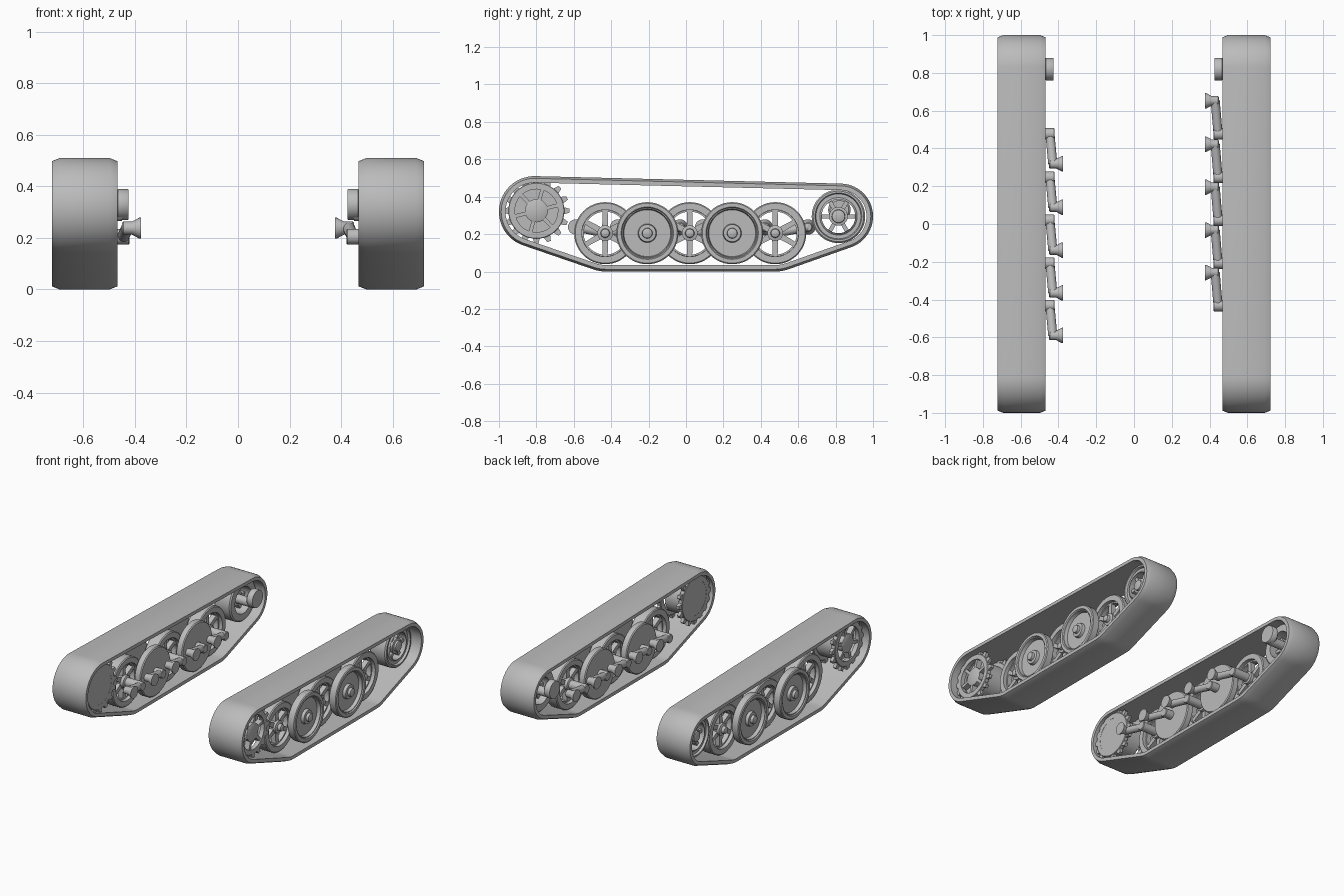
import bpy, bmesh
from math import sin, cos, pi, atan2, acos, hypot
from mathutils import Vector

cube = bpy.data.objects.get("Cube")
if cube:
    bpy.data.objects.remove(cube)

grey = bpy.data.materials.new("plain grey")
grey.use_nodes = True
COLOUR = (0.5, 0.5, 0.5, 1)
grey.diffuse_color = COLOUR
grey.node_tree.nodes["Principled BSDF"].inputs["Base Color"].default_value = COLOUR


def finish(bm, name):
    bmesh.ops.recalc_face_normals(bm, faces=bm.faces)
    mesh = bpy.data.meshes.new(name)
    bm.to_mesh(mesh)
    bm.free()
    mesh.materials.append(grey)
    ob = bpy.data.objects.new(name, mesh)
    bpy.context.collection.objects.link(ob)
    bpy.ops.object.select_all(action='DESELECT')
    ob.select_set(True)
    bpy.context.view_layer.objects.active = ob
    bpy.ops.object.shade_smooth_by_angle(angle=0.6)
    return ob


def bridge(bm, loops, closed):
    """Skin successive vertex loops of equal length."""
    pairs = list(zip(loops, loops[1:])) + ([(loops[-1], loops[0])] if closed else [])
    for a, b in pairs:
        for i in range(len(a)):
            j = (i + 1) % len(a)
            bm.faces.new((a[i], a[j], b[j], b[i]))


def lathe(bm, side, y, z, profile, closed=False, n=48):
    """Turn (radius, x) points about the axle; cap the ends unless closed."""
    loops = [[bm.verts.new((side * x, y + r * cos(2 * pi * i / n), z + r * sin(2 * pi * i / n)))
              for i in range(n)] for r, x in profile]
    bridge(bm, loops, closed)
    if not closed:
        bm.faces.new(loops[0])
        bm.faces.new(loops[-1])


def ring(bm, side, y, z, r0, r1, x0, x1, b=0.006):
    """Chamfered hoop."""
    lathe(bm, side, y, z, [(r0, x0), (r1 - b, x0), (r1, x0 + b), (r1, x1 - b),
                           (r1 - b, x1), (r0, x1)], True)


def spokes(bm, side, y, z, r0, r1, x0, x1, w0, w1, count=6, turn=0.0):
    """Tapered spokes spread around an axle."""
    for k in range(count):
        a = 2 * pi * k / count + turn
        u, v = Vector((0, cos(a), sin(a))), Vector((0, -sin(a), cos(a)))
        c = Vector((0, y, z))
        loops = []
        for r, w in ((r0, w0), (r1, w1)):
            loops.append([bm.verts.new(c + u * r + v * s * w / 2 + Vector((side * x, 0, 0)))
                          for x, s in ((x0, -1), (x1, -1), (x1, 1), (x0, 1))])
        bridge(bm, loops, False)
        bm.faces.new(loops[0])
        bm.faces.new(loops[1])


# Belt path: outline wrapped around circles (y, z, radius), counter-clockwise
CIRCLES = [(-0.43, 0.20, 0.20), (0.48, 0.20, 0.20), (0.825, 0.295, 0.175), (-0.81, 0.32, 0.19)]


def belt_path():
    starts = []
    for i, (y, z, r) in enumerate(CIRCLES):
        y2, z2, r2 = CIRCLES[(i + 1) % 4]
        d = hypot(y2 - y, z2 - z)
        starts.append(atan2(z2 - z, y2 - y) - acos((r - r2) / d))
    pts = []
    for i, (y, z, r) in enumerate(CIRCLES):
        a0 = starts[i - 1]
        span = (starts[i] - a0) % (2 * pi)
        steps = max(3, int(span / 0.1))
        for k in range(steps + 1):
            a = a0 + span * k / steps
            pts.append((y + r * cos(a), z + r * sin(a), cos(a), sin(a)))
    return pts


def track_belt(side, name):
    bm = bmesh.new()
    section = [(0.468, 0.035), (0.468, 0.012), (0.498, 0), (0.692, 0), (0.722, 0.012), (0.722, 0.035)]
    path = belt_path()
    loops = [[bm.verts.new((side * x, y - ny * d, z - nz * d)) for y, z, ny, nz in path]
             for x, d in section]
    bridge(bm, loops, True)
    finish(bm, name)


def disc_wheel(side, y, name):
    # Paired dished discs with the spoked wheels running between them
    z = 0.205
    bm = bmesh.new()
    lathe(bm, side, y, z, [(0.16, 0.635), (0.166, 0.64), (0.166, 0.685), (0.16, 0.69), (0.14, 0.69),
                           (0.135, 0.683), (0.13, 0.683), (0.125, 0.66), (0.05, 0.66), (0.046, 0.68),
                           (0.028, 0.682), (0.026, 0.70), (0.012, 0.705)])
    lathe(bm, side, y, z, [(0.16, 0.482), (0.166, 0.488), (0.166, 0.525), (0.16, 0.53)])
    lathe(bm, side, y, z, [(0.04, 0.53), (0.04, 0.635)], n=24)
    finish(bm, name)


def spoked_wheel(side, y, name):
    z = 0.205
    bm = bmesh.new()
    ring(bm, side, y, z, 0.125, 0.166, 0.54, 0.625)
    ring(bm, side, y, z, 0.115, 0.13, 0.565, 0.60)
    spokes(bm, side, y, z, 0.02, 0.12, 0.565, 0.60, 0.034, 0.026, turn=pi / 2)
    lathe(bm, side, y, z, [(0.03, 0.46), (0.03, 0.54), (0.042, 0.545), (0.042, 0.615), (0.025, 0.62),
                           (0.022, 0.64), (0.010, 0.645)], n=24)
    finish(bm, name)


def sprocket(side, name):
    y, z = -0.80, 0.325
    bm = bmesh.new()
    for x0, x1 in ((0.485, 0.515), (0.65, 0.68)):
        ring(bm, side, y, z, 0.115, 0.15, x0, x1, 0.003)
        spokes(bm, side, y, z, 0.14, 0.178, x0 + 0.004, x1 - 0.004, 0.042, 0.02, 16)
    lathe(bm, side, y, z, [(0.145, 0.486), (0.145, 0.514)])
    lathe(bm, side, y, z, [(0.12, 0.51), (0.12, 0.635)])
    spokes(bm, side, y, z, 0.05, 0.12, 0.63, 0.672, 0.02, 0.02, turn=0.25)
    lathe(bm, side, y, z, [(0.062, 0.63), (0.062, 0.672), (0.055, 0.676)], n=24)
    finish(bm, name)


def idler(side, name):
    y, z = 0.815, 0.295
    bm = bmesh.new()
    lathe(bm, side, y, z, [(0.09, 0.53), (0.135, 0.53), (0.143, 0.538), (0.143, 0.647), (0.135, 0.655),
                           (0.125, 0.655), (0.12, 0.64), (0.10, 0.64), (0.09, 0.65)], True)
    spokes(bm, side, y, z, 0.03, 0.095, 0.58, 0.63, 0.022, 0.022)
    lathe(bm, side, y, z, [(0.03, 0.45), (0.03, 0.57), (0.05, 0.575), (0.05, 0.64), (0.036, 0.643),
                           (0.034, 0.655), (0.02, 0.66)], n=32)
    # Offset mounting boss on the inner end of the axle
    lathe(bm, side, y + 0.005, 0.33, [(0.058, 0.425), (0.06, 0.428), (0.06, 0.465), (0.05, 0.475)], n=32)
    finish(bm, name)


def tube(bm, a, b, r, n=20):
    a, b = Vector(a), Vector(b)
    m = (b - a).to_track_quat('Z', 'Y').to_matrix().to_4x4()
    m.translation = (a + b) / 2
    bmesh.ops.create_cone(bm, cap_ends=True, segments=n, radius1=r, radius2=r,
                          depth=(b - a).length, matrix=m)


def swing_arm(side, y, offset, name):
    # Axle stub, slanted arm and flared pivot end
    bm = bmesh.new()
    yt, zt = y + offset, 0.238
    lathe(bm, side, y, 0.205, [(0.026, 0.42), (0.03, 0.424), (0.03, 0.49)], n=24)
    tube(bm, (side * 0.445, y, 0.205), (side * 0.43, yt, zt), 0.024)
    lathe(bm, side, yt, zt, [(0.041, 0.377), (0.041, 0.382), (0.025, 0.412), (0.025, 0.445), (0.02, 0.45)], n=24)
    finish(bm, name)


WHEEL_Y = [-0.432, -0.207, 0.02, 0.247, 0.477]
for side, label, offset in ((1, "left", 0.175), (-1, "right", -0.158)):
    track_belt(side, label + "_track_belt")
    sprocket(side, label + "_drive_sprocket")
    idler(side, label + "_idler_wheel")
    for i, y in enumerate(WHEEL_Y):
        make = disc_wheel if i % 2 else spoked_wheel
        make(side, y, f"{label}_road_wheel_{i + 1}")
        swing_arm(side, y, offset, f"{label}_swing_arm_{i + 1}")
